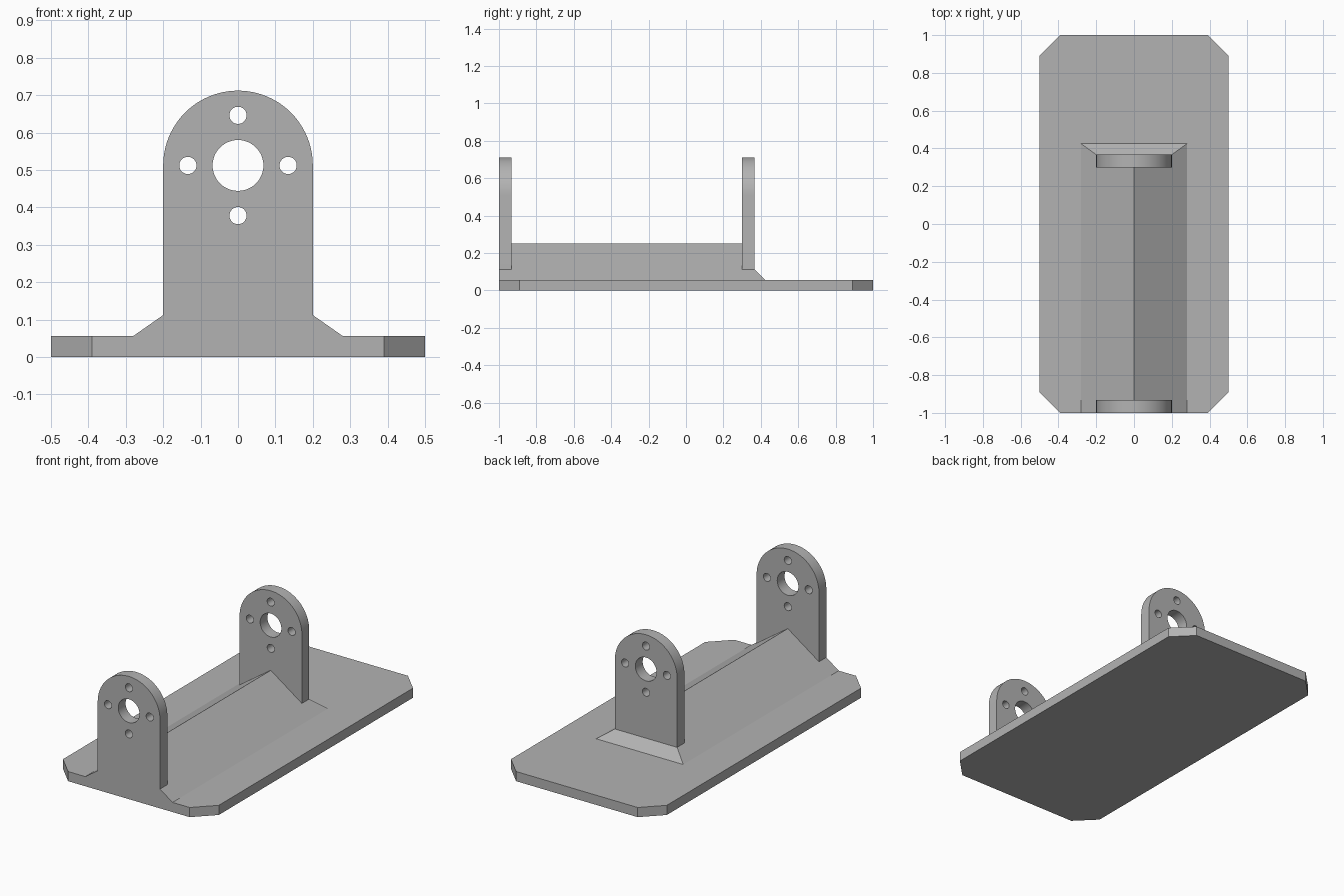
import bpy
import bmesh
from math import sin, cos, pi

if "Cube" in bpy.data.objects:
    bpy.data.objects.remove(bpy.data.objects["Cube"])

BASE_TOP = 0.056
FRONT, BACK = -1.0, 0.3      # front faces of the two upright plates
THICK = 0.067
SHOULDER = 0.112             # height where the ridge meets the plate sides
HALF_W = 0.2
RIDGE_W = 0.28
AXIS_Z = 0.512               # height of the bearing centre

grey = bpy.data.materials.new("plain grey")
grey.use_nodes = True
colour = (0.45, 0.45, 0.45, 1)
grey.diffuse_color = colour
grey.node_tree.nodes["Principled BSDF"].inputs["Base Color"].default_value = colour


def link(name, data):
    obj = bpy.data.objects.new(name, data)
    bpy.context.collection.objects.link(obj)
    data.materials.append(grey)
    return obj


def mesh_object(name, bm):
    bmesh.ops.recalc_face_normals(bm, faces=bm.faces)
    mesh = bpy.data.meshes.new(name)
    bm.to_mesh(mesh)
    bm.free()
    return link(name, mesh)


def arc(cx, cy, r, start, end, steps):
    angles = [start + (end - start) * i / steps for i in range(steps + 1)]
    return [(cx + r * cos(a), cy + r * sin(a)) for a in angles]


def circle(cx, cy, r, steps=48):
    return arc(cx, cy, r, 0, 2 * pi, steps)[:-1]


def upright(name, y, foot):
    """Round-topped plate with one bearing hole and four bolt holes."""
    outline = foot + arc(0, AXIS_Z, HALF_W, 0, pi, 48) + [(-x, z) for x, z in reversed(foot)]
    loops = [outline, circle(0, AXIS_Z, 0.068)]
    for i in range(4):
        a = i * pi / 2
        loops.append(circle(0.134 * cos(a), AXIS_Z + 0.134 * sin(a), 0.023, 32))

    curve = bpy.data.curves.new(name, "CURVE")
    curve.dimensions = "2D"
    curve.fill_mode = "BOTH"
    curve.extrude = THICK / 2
    for loop in loops:
        spline = curve.splines.new("POLY")
        spline.points.add(len(loop) - 1)
        for point, (x, z) in zip(spline.points, loop):
            point.co = (x, z, 0, 1)
        spline.use_cyclic_u = True
    obj = link(name, curve)
    obj.location.y = y + THICK / 2
    obj.rotation_euler.x = pi / 2

    # Turn the profile into a welded mesh with smooth round walls
    bpy.ops.object.select_all(action="DESELECT")
    bpy.context.view_layer.objects.active = obj
    obj.select_set(True)
    bpy.ops.object.convert(target="MESH")
    bm = bmesh.new()
    bm.from_mesh(obj.data)
    bmesh.ops.remove_doubles(bm, verts=bm.verts, dist=0.0001)
    bmesh.ops.recalc_face_normals(bm, faces=bm.faces)
    bm.to_mesh(obj.data)
    bm.free()
    bpy.ops.object.shade_smooth_by_angle(angle=pi / 6)


# Base plate with clipped corners
bm = bmesh.new()
corner = [(0.5, 0.89), (0.39, 1.0)]
half = corner + [(-x, y) for x, y in reversed(corner)]
outline = half + [(-x, -y) for x, y in half]
face = bm.faces.new([bm.verts.new((x, y, 0)) for x, y in outline])
top = bmesh.ops.extrude_face_region(bm, geom=[face])["geom"]
bmesh.ops.translate(bm, vec=(0, 0, BASE_TOP),
                    verts=[v for v in top if isinstance(v, bmesh.types.BMVert)])
mesh_object("base_plate", bm)

# Front plate flares into the ridge section; back plate has straight sides
upright("front_upright", FRONT, [(RIDGE_W, BASE_TOP), (HALF_W, SHOULDER)])
upright("back_upright", BACK, [(HALF_W, BASE_TOP)])

# Gabled ridge between the plates, with a sloped skirt behind the back plate
bm = bmesh.new()
section = [(RIDGE_W, BASE_TOP), (HALF_W, SHOULDER), (0, 0.251),
           (-HALF_W, SHOULDER), (-RIDGE_W, BASE_TOP)]
back_y = [0.425, BACK + THICK, BACK + THICK / 2, BACK + THICK, 0.425]
near = [bm.verts.new((x, FRONT + THICK, z)) for x, z in section]
far = [bm.verts.new((x, y, z)) for (x, z), y in zip(section, back_y)]
bm.faces.new(near)
bm.faces.new(far[1:4])
bm.faces.new([far[0], far[1], far[3], far[4]])
bm.faces.new([near[0], near[4], far[4], far[0]])
for a, b in ((0, 2), (2, 4)):
    bm.faces.new(near[a:b + 1] + far[a:b + 1][::-1])
mesh_object("centre_ridge", bm)
